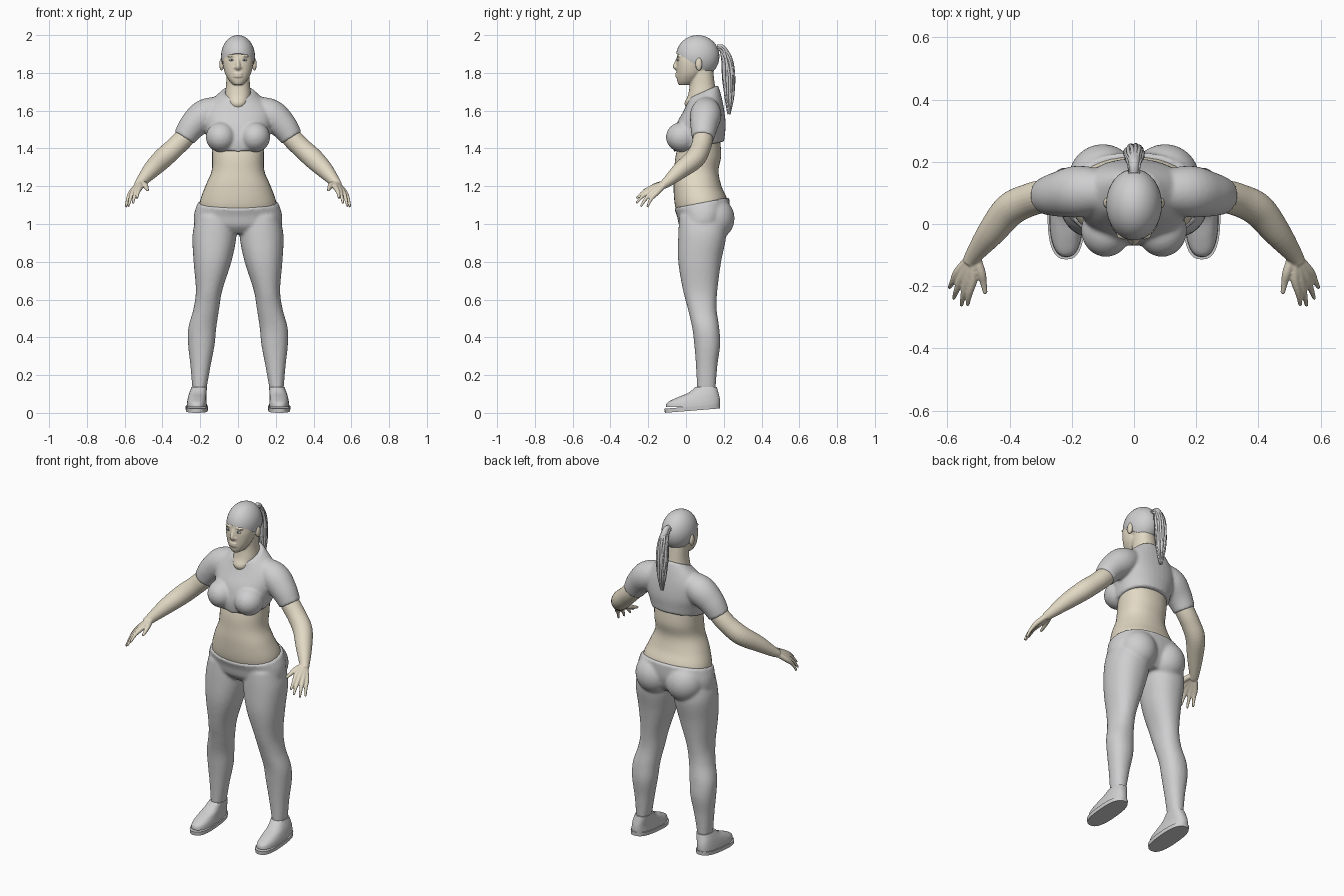
import bpy, bmesh, math, random
from mathutils import Matrix, Vector

random.seed(4)
cube = bpy.data.objects.get("Cube")
if cube:
    bpy.data.objects.remove(cube, do_unlink=True)


def material(name, color):
    mat = bpy.data.materials.new(name)
    mat.use_nodes = True
    mat.diffuse_color = (*color, 1)
    mat.node_tree.nodes["Principled BSDF"].inputs["Base Color"].default_value = (*color, 1)
    return mat


GREY = material("light grey", (.62, .62, .63))
SKIN = material("warm skin", (.76, .69, .55))
WHITE = material("eye white", (.72, .75, .8))
DARK = material("iris dark", (.1, .12, .15))


def smooth_rows(rows, steps=5):
    """Catmull-Rom interpolation of equally long rows of numbers."""
    out = []
    last = len(rows) - 1
    for i in range(last):
        a, b, c, d = (rows[max(0, min(last, i + k))] for k in (-1, 0, 1, 2))
        for s in range(steps):
            t = s / steps
            out.append([q + t * (r - p + t * (2 * p - 5 * q + 4 * r - u
                        + t * (3 * (q - r) + u - p))) / 2
                        for p, q, r, u in zip(a, b, c, d)])
    return out + [list(rows[-1])]


def skin_rings(bm, rings):
    """Bridge closed rings of points and cap both ends."""
    loops = [[bm.verts.new(p) for p in ring] for ring in rings]
    n = len(loops[0])
    for low, high in zip(loops, loops[1:]):
        for i in range(n):
            j = (i + 1) % n
            bm.faces.new((low[i], low[j], high[j], high[i]))
    bm.faces.new(loops[0][::-1])
    bm.faces.new(loops[-1])


def loft(bm, rows, side=1, power=2.2, n=36):
    """Stack rounded sections: z, x min, x max, y min, y max, forward tilt."""
    rings = []
    for z, x0, x1, y0, y1, tilt in smooth_rows(rows):
        ring = []
        for i in range(n):
            a = math.tau * i / n
            c, s = (math.copysign(abs(v) ** (2 / power), v) for v in (math.cos(a), math.sin(a)))
            dy = s * (y1 - y0) / 2
            ring.append((side * ((x0 + x1) / 2 + c * (x1 - x0) / 2), (y0 + y1) / 2 + dy, z + tilt * dy))
        rings.append(ring)
    skin_rings(bm, rings)


def body(bm, rows, power=2.2):
    """Symmetric loft: z, half width, y front, y back, tilt."""
    loft(bm, [(z, -w, w, f, b, t) for z, w, f, b, t in rows], power=power)


def tube(bm, rows, side=1, n=16):
    """Round limb along x, y, z, radius."""
    pts = smooth_rows(rows)
    rings = []
    for i, (x, y, z, r) in enumerate(pts):
        d = Vector(pts[min(i + 1, len(pts) - 1)][:3]) - Vector(pts[max(i - 1, 0)][:3])
        u = d.cross(Vector((1, 0, 1))).normalized()
        v = d.cross(u).normalized()
        ring = []
        for k in range(n):
            a = math.tau * k / n
            p = Vector((x, y, z)) + r * (u * math.cos(a) + v * math.sin(a))
            ring.append((side * p.x, p.y, p.z))
        rings.append(ring)
    skin_rings(bm, rings)


def ball(bm, center, size):
    bmesh.ops.create_uvsphere(bm, u_segments=32, v_segments=20, radius=1,
                              matrix=Matrix.Translation(center) @ Matrix.Diagonal((*size, 1)))


def finish(name, bm, mat, voxel=0, relax=4):
    """Make the object; a voxel size fuses its volumes into one soft surface."""
    bmesh.ops.recalc_face_normals(bm, faces=bm.faces)
    for f in bm.faces:
        f.smooth = True
    mesh = bpy.data.meshes.new(name)
    bm.to_mesh(mesh)
    bm.free()
    mesh.materials.append(mat)
    mesh.set_sharp_from_angle(angle=math.radians(50))
    ob = bpy.data.objects.new(name, mesh)
    bpy.context.collection.objects.link(ob)
    if voxel:
        fuse = ob.modifiers.new("fuse", "REMESH")
        fuse.mode = "VOXEL"
        fuse.voxel_size = voxel
        fuse.use_smooth_shade = True
        soft = ob.modifiers.new("soften", "SMOOTH")
        soft.factor = .5
        soft.iterations = relax


# Bare midriff
bm = bmesh.new()
body(bm, [(1.03, .19, -.03, .2, 0), (1.11, .203, -.058, .218, .1), (1.2, .173, -.066, .188, 0),
          (1.28, .14, -.062, .172, 0), (1.36, .137, -.055, .186, 0), (1.45, .14, -.03, .18, 0)])
finish("midriff", bm, SKIN)

# Cropped shirt with bust and short sleeves
bm = bmesh.new()
body(bm, [(1.41, .15, -.065, .202, .2), (1.46, .163, -.07, .206, .1), (1.53, .18, -.05, .21, 0),
          (1.6, .18, -.015, .202, .05), (1.66, .135, .008, .187, .2), (1.7, .084, .012, .17, .45)])
for side in (1, -1):
    ball(bm, (side * .09, -.02, 1.46), (.08, .086, .08))
    tube(bm, [(.07, .105, 1.62, .06), (.17, .105, 1.58, .083), (.24, .096, 1.52, .073),
              (.285, .09, 1.455, .06)], side, 28)
finish("cropped_shirt", bm, GREY, .008, 5)

# Leggings: pelvis, buttocks and legs
bm = bmesh.new()
body(bm, [(.95, .15, 0, .18, 0), (.99, .225, -.035, .21, 0), (1.05, .233, -.048, .23, .05),
          (1.113, .213, -.065, .23, .19)])
for side in (1, -1):
    ball(bm, (side * .1, .148, 1.03), (.11, .109, .115))
    loft(bm, [(1.04, .02, .22, -.035, .2, 0), (.94, .008, .241, -.041, .213, 0),
              (.8, .035, .235, -.041, .186, 0), (.65, .083, .223, -.016, .166, 0),
              (.55, .1, .236, .01, .162, 0), (.45, .115, .263, .033, .176, 0),
              (.36, .124, .264, .044, .181, 0), (.25, .145, .252, .053, .166, 0),
              (.12, .168, .241, .059, .156, 0)], side)
finish("leggings", bm, GREY, .009, 4)

# Shoes with a separate sole edge
for side, label in ((1, "left"), (-1, "right")):
    bm = bmesh.new()
    loft(bm, [(.03, .164, .272, -.106, .177, 0), (.055, .166, .27, -.098, .18, 0),
              (.08, .168, .265, -.05, .178, 0), (.105, .167, .258, .01, .172, 0),
              (.137, .164, .246, .05, .163, 0)], side, 2.5)
    finish(label + "_shoe", bm, GREY)
    bm = bmesh.new()
    loft(bm, [(.012, .16, .276, -.112, .18, .08), (.034, .158, .278, -.114, .181, .08)], side, 2.6)
    finish(label + "_sole", bm, GREY)

# Arms with hands; each finger runs from the wrist through a knuckle to its tip
FINGERS = [((.517, -.175, 1.195), (.535, -.262, 1.135)), ((.535, -.175, 1.185), (.555, -.263, 1.11)),
           ((.552, -.167, 1.175), (.58, -.24, 1.092)), ((.565, -.152, 1.168), (.594, -.205, 1.09))]
for side, label in ((1, "left"), (-1, "right")):
    bm = bmesh.new()
    tube(bm, [(.22, .097, 1.53, .045), (.285, .09, 1.455, .053), (.34, .076, 1.4, .053),
              (.4, .045, 1.345, .054), (.46, -.028, 1.285, .045), (.515, -.1, 1.222, .028),
              (.53, -.125, 1.206, .022)], side, 24)
    for knuckle, tip in FINGERS:
        middle = (Vector(knuckle) + Vector(tip)) / 2 + Vector((.003, -.006, .004))
        tube(bm, [(.52, -.105, 1.217, .016), (*knuckle, .0145), (*middle, .01), (*tip, .006)], side)
    # thumb
    tube(bm, [(.51, -.105, 1.217, .016), (.492, -.155, 1.205, .015), (.484, -.19, 1.19, .011),
              (.478, -.224, 1.178, .007)], side)
    finish(label + "_arm", bm, SKIN, .004, 3)

# Head: skull, face, neck, nose, lips, brows and ears
bm = bmesh.new()
ball(bm, (0, .062, 1.887), (.085, .109, .108))
body(bm, [(1.737, .026, -.04, .03, 0), (1.76, .048, -.047, .06, 0), (1.8, .07, -.05, .09, 0),
          (1.86, .08, -.05, .1, 0), (1.92, .072, -.043, .11, 0)])
body(bm, [(1.59, .03, .02, .1, 0), (1.635, .052, -.008, .13, 0), (1.68, .068, .01, .158, 0),
          (1.74, .063, .02, .152, 0), (1.82, .06, .02, .143, 0)])
tube(bm, [(0, -.042, 1.88, .008), (0, -.051, 1.855, .01), (0, -.057, 1.833, .013), (0, -.044, 1.82, .012)])
for z in (1.795, 1.782):
    ball(bm, (0, -.047, z), (.025, .01, .007))
for side in (1, -1):
    ball(bm, (side * .012, -.048, 1.828), (.01, .01, .008))
    ball(bm, (side * .034, -.036, 1.889), (.024, .014, .007))
    ball(bm, (side * .087, .068, 1.845), (.012, .018, .034))
finish("head", bm, SKIN, .0045, 3)

# Eyes
for side, label in ((1, "left"), (-1, "right")):
    for part, mat, y, size in (("eye", WHITE, -.041, (.014, .007, .006)),
                               ("iris", DARK, -.046, (.005, .004, .005))):
        bm = bmesh.new()
        ball(bm, (side * .033, y, 1.868), size)
        finish(label + "_" + part, bm, mat)

# Swept back hair, cut along a line from forehead to nape
bm = bmesh.new()
ball(bm, (0, .062, 1.887), (.09, .115, .113))
bmesh.ops.bisect_plane(bm, geom=bm.verts[:] + bm.edges[:] + bm.faces[:], plane_co=(0, -.05, 1.902),
                       plane_no=(0, .5, .86), clear_inner=True)
bmesh.ops.holes_fill(bm, edges=bm.edges)
finish("hair_cap", bm, GREY)

# Ponytail: a core wrapped in loose strands
TAIL = [(0, .165, 1.935, .014), (0, .195, 1.93, .017), (0, .218, 1.87, .025), (0, .226, 1.78, .028),
        (0, .229, 1.68, .021), (0, .228, 1.59, .006)]
bm = bmesh.new()
tube(bm, TAIL)
for k in range(14):
    angle = math.tau * k / 14
    strand = []
    for x, y, z, r in TAIL:
        a = angle + random.uniform(-.2, .2)
        strand.append((x + r * math.cos(a), y + r * math.sin(a), z - random.uniform(0, .012), .2 * r + .002))
    tube(bm, strand, n=8)
finish("ponytail", bm, GREY)
